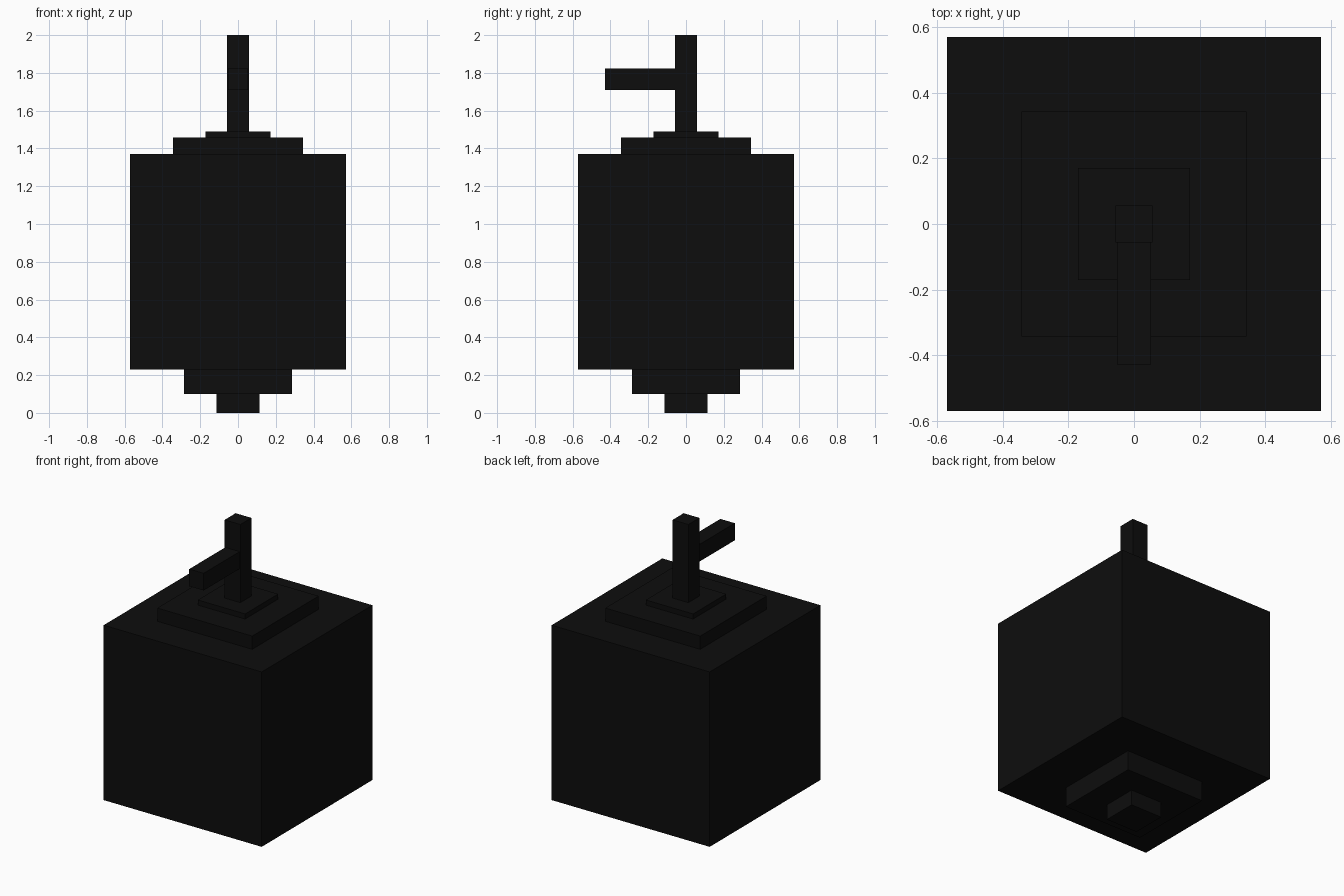
import bpy
import bmesh

if "Cube" in bpy.data.objects:
    bpy.data.objects.remove(bpy.data.objects["Cube"])

black = bpy.data.materials.new("black")
black.diffuse_color = (0.004, 0.004, 0.004, 1)
black.use_nodes = True
black.node_tree.nodes["Principled BSDF"].inputs["Base Color"].default_value = black.diffuse_color


def box(name, x, y, z):
    """Box spanning the given (min, max) range on each axis."""
    me = bpy.data.meshes.new(name)
    bm = bmesh.new()
    bmesh.ops.create_cube(bm, size=1)
    for v in bm.verts:
        v.co = [r[0] if c < 0 else r[1] for c, r in zip(v.co, (x, y, z))]
    bm.to_mesh(me)
    bm.free()
    me.materials.append(black)
    ob = bpy.data.objects.new(name, me)
    bpy.context.collection.objects.link(ob)
    return ob


# Stacked square tiers: name, half width, bottom, top
tiers = [
    ("foot", 0.114, 0.0, 0.1),
    ("lower_step", 0.286, 0.1, 0.229),
    ("body", 0.571, 0.229, 1.371),
    ("lid", 0.343, 1.371, 1.457),
    ("collar", 0.171, 1.457, 1.49),
    ("post", 0.057, 1.49, 2.0),
]
for name, h, z0, z1 in tiers:
    box(name, (-h, h), (-h, h), (z0, z1))

# Arm reaching forward from the post
box("arm", (-0.052, 0.052), (-0.429, -0.057), (1.71, 1.822))
